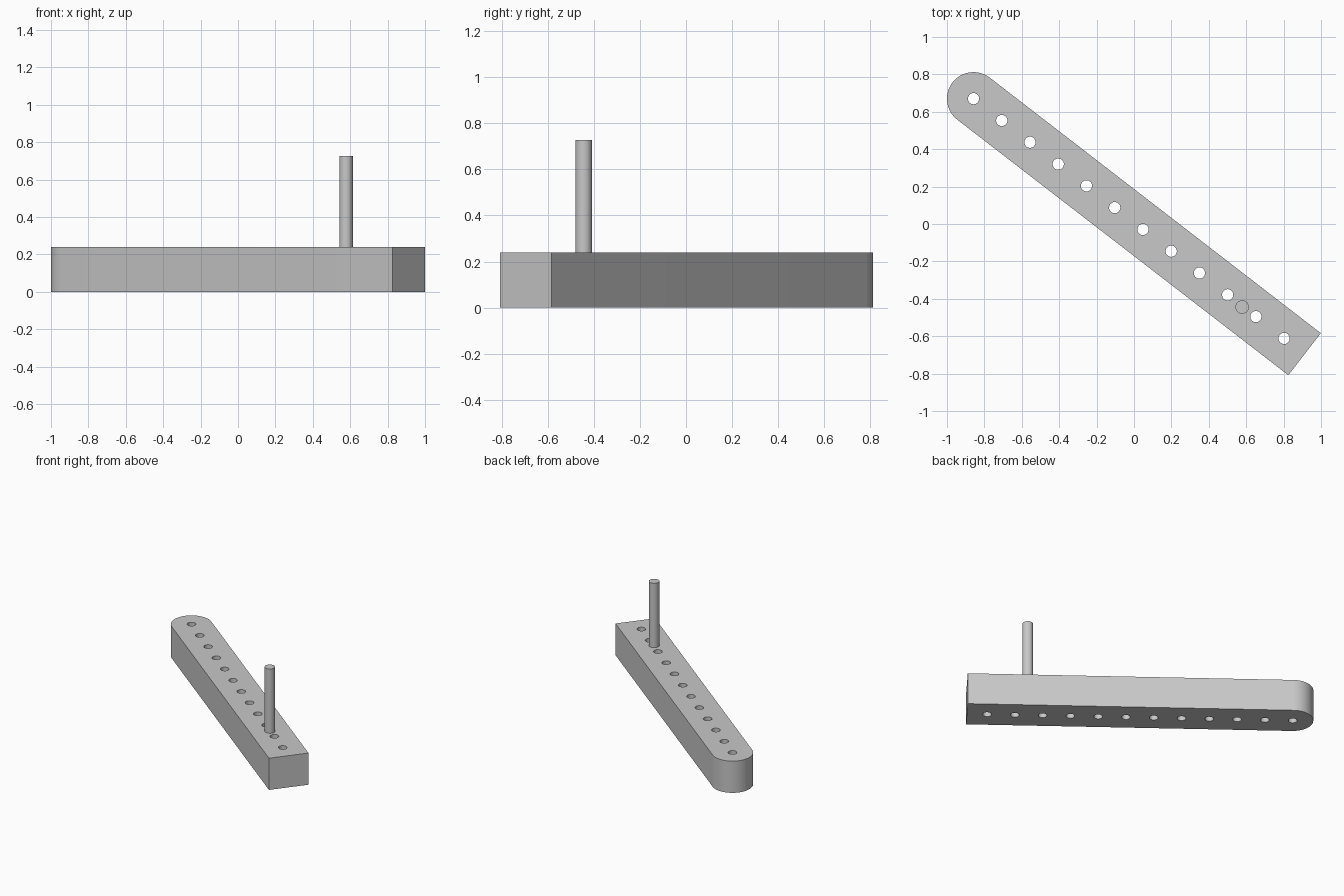
import bpy, bmesh
from math import pi, cos, sin, atan2
from mathutils import Matrix, Vector

cube = bpy.data.objects.get("Cube")
if cube:
    bpy.data.objects.remove(cube)

RADIUS, HEIGHT = 0.142, 0.24
START = Vector((-0.858, 0.67, 0))        # centre of the rounded end
END = Vector((0.912, -0.696, 0))         # middle of the square end
LENGTH = (END - START).length
ANGLE = atan2(END.y - START.y, END.x - START.x)
PLACE = Matrix.Translation(START) @ Matrix.Rotation(ANGLE, 4, 'Z')
HOLES, SPACING, HOLE_RADIUS = 12, 0.1907, 0.03

grey = bpy.data.materials.new("plain grey")
grey.use_nodes = True
colour = (0.58, 0.58, 0.58, 1)
grey.diffuse_color = colour
grey.node_tree.nodes["Principled BSDF"].inputs["Base Color"].default_value = colour


def make_object(name, bm):
    bmesh.ops.recalc_face_normals(bm, faces=bm.faces[:])
    mesh = bpy.data.meshes.new(name)
    bm.to_mesh(mesh)
    bm.free()
    mesh.materials.append(grey)
    obj = bpy.data.objects.new(name, mesh)
    bpy.context.collection.objects.link(obj)
    return obj


def add_cylinder(bm, x, y, z0, z1, radius):
    bmesh.ops.create_cone(bm, cap_ends=True, segments=32, radius1=radius, radius2=radius,
                          depth=z1 - z0, matrix=Matrix.Translation((x, y, (z0 + z1) / 2)))


def smooth(obj):
    bpy.ops.object.select_all(action='DESELECT')
    obj.select_set(True)
    bpy.context.view_layer.objects.active = obj
    bpy.ops.object.shade_smooth_by_angle(angle=pi / 6)


# Bar: one rounded end, one square end
bm = bmesh.new()
arc = [pi / 2 + pi * i / 32 for i in range(33)]
outline = [(RADIUS * cos(a), RADIUS * sin(a)) for a in arc]
outline += [(LENGTH, -RADIUS), (LENGTH, RADIUS)]
base = bm.faces.new([bm.verts.new((x, y, 0)) for x, y in outline])
raised = bmesh.ops.extrude_face_region(bm, geom=[base], use_keep_orig=True)
bmesh.ops.translate(bm, vec=(0, 0, HEIGHT),
                    verts=[v for v in raised["geom"] if isinstance(v, bmesh.types.BMVert)])
bar = make_object("bar", bm)

# Row of through holes
bm = bmesh.new()
for i in range(HOLES):
    add_cylinder(bm, i * SPACING, 0, -0.1, HEIGHT + 0.1, HOLE_RADIUS)
cutter = make_object("hole_cutter", bm)
cutter.hide_render = True

cut = bar.modifiers.new("holes", 'BOOLEAN')
cut.operation = 'DIFFERENCE'
cut.solver = 'EXACT'
cut.object = cutter
bpy.context.view_layer.objects.active = bar
bpy.ops.object.modifier_apply(modifier=cut.name)
bpy.data.objects.remove(cutter)
bar.data.transform(PLACE)
smooth(bar)

# Upright peg standing on the bar
bm = bmesh.new()
add_cylinder(bm, 0.578, -0.444, HEIGHT, 0.727, 0.036)
smooth(make_object("upright_peg", bm))
